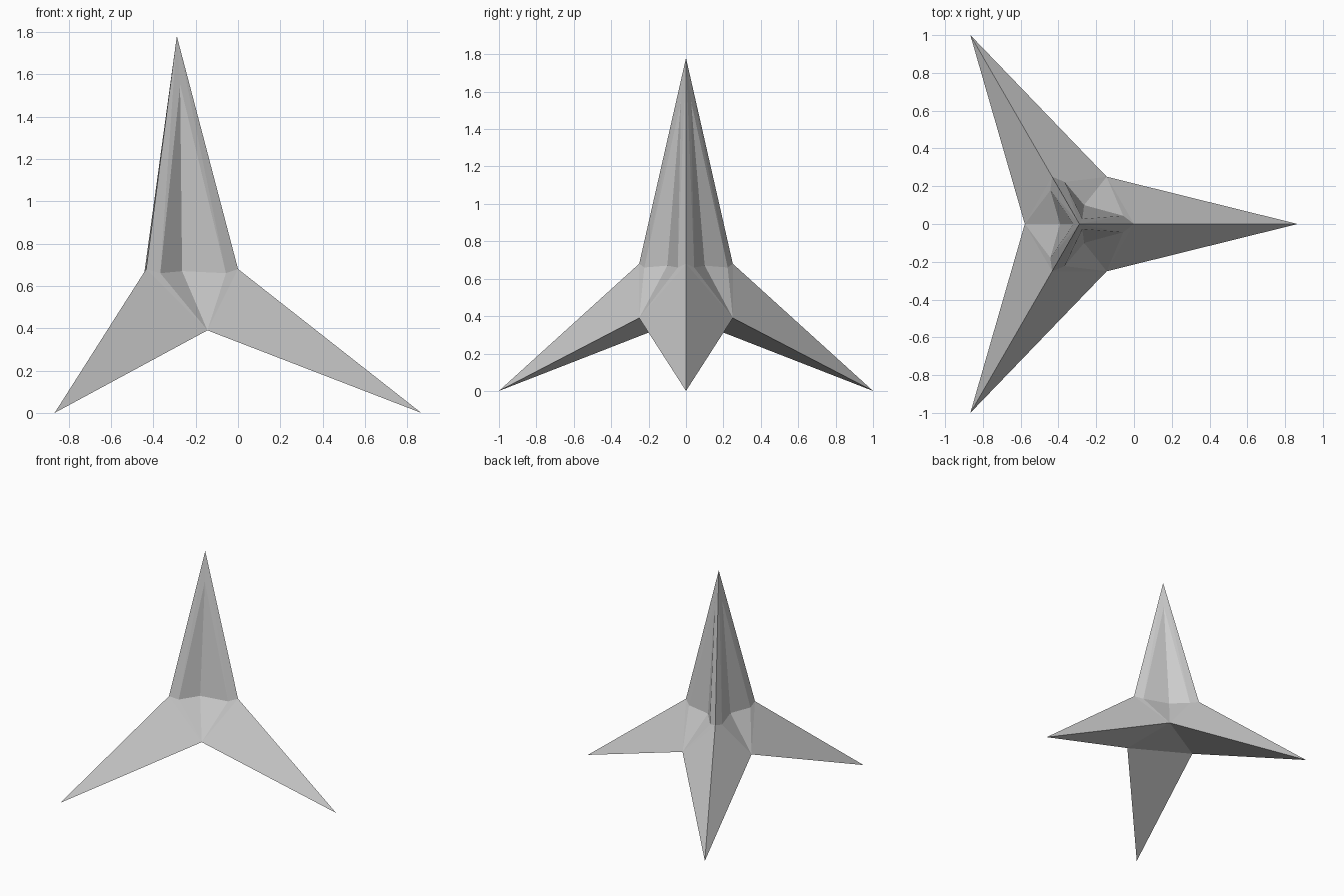
import bpy, bmesh
from math import radians, cos, sin
from mathutils import Vector

if "Cube" in bpy.data.objects:
    bpy.data.objects.remove(bpy.data.objects["Cube"], do_unlink=True)

AXIS_X = -0.289                       # the spike axis
CORE = Vector((AXIS_X, 0, 0.55))      # point inside, used to face normals outward

grey = bpy.data.materials.new("plain grey")
grey.use_nodes = True
grey.diffuse_color = (0.6, 0.6, 0.6, 1)
grey.node_tree.nodes["Principled BSDF"].inputs["Base Color"].default_value = (0.6, 0.6, 0.6, 1)


def polar(radius, degrees, z):
    a = radians(degrees)
    return Vector((AXIS_X + radius * cos(a), radius * sin(a), z))


def shoulder(deg):
    return polar(0.289, deg, 0.68)


def valley(deg):
    return polar(0.289, deg, 0.39)


def build(name, triangles):
    bm = bmesh.new()
    for tri in triangles:
        face = bm.faces.new([bm.verts.new(p) for p in tri])
        face.normal_update()
        if face.normal.dot(face.calc_center_median() - CORE) < 0:
            face.normal_flip()
    bmesh.ops.remove_doubles(bm, verts=bm.verts, dist=0.0001)
    mesh = bpy.data.meshes.new(name)
    bm.to_mesh(mesh)
    bm.free()
    mesh.materials.append(grey)
    bpy.context.collection.objects.link(bpy.data.objects.new(name, mesh))


# Three pyramid legs
for name, deg in (("left_leg", 0), ("back_leg", 120), ("front_leg", 240)):
    tip, top = polar(1.155, deg, 0), shoulder(deg)
    a, b = valley(deg - 60), valley(deg + 60)
    build(name, [(tip, top, a), (tip, top, b), (tip, a, b)])

# Upright spike with a groove in each side, and the panels below it
apex = Vector((AXIS_X, 0, 1.78))
spike, panels = [], [[valley(d) for d in (60, 180, 300)]]
for mid, skew in ((60, 16), (180, 0), (300, -16)):
    groove_top = polar(0.031, mid, 1.55)
    rim = [shoulder(mid - 60), polar(0.236, mid - 49.3, 0.66),
           polar(0.103, mid + skew, 0.67),
           polar(0.236, mid + 49.3, 0.66), shoulder(mid + 60)]
    spike += [(apex, rim[0], rim[1]), (apex, rim[1], groove_top),
              (groove_top, rim[1], rim[2]), (groove_top, rim[2], rim[3]),
              (apex, groove_top, rim[3]), (apex, rim[3], rim[4])]
    panels += [(valley(mid), p, q) for p, q in zip(rim, rim[1:])]
build("spike", spike)
build("core_panels", panels)
